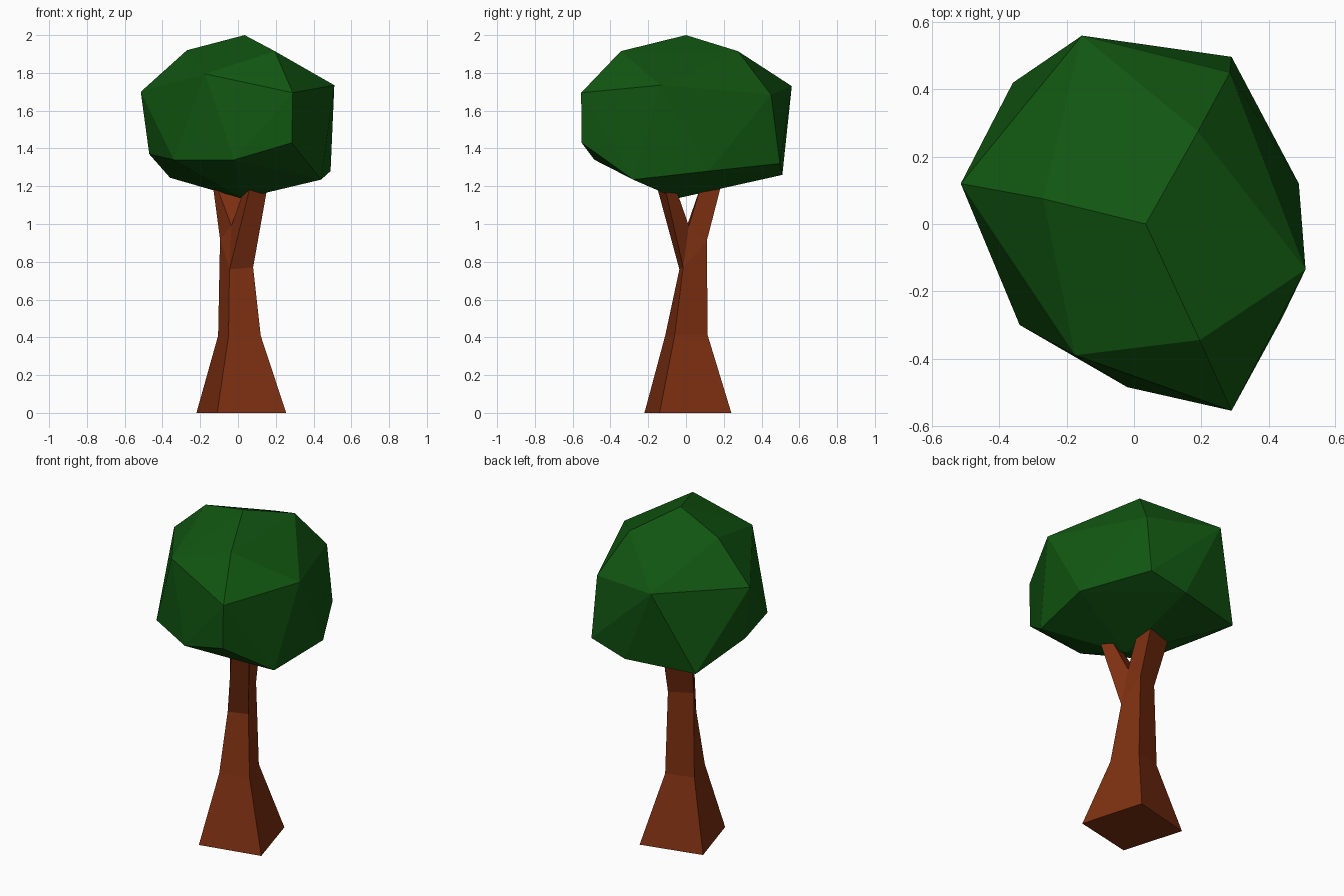
import bpy, bmesh


def material(name, color):
    m = bpy.data.materials.new(name)
    m.diffuse_color = (*color, 1.0)
    return m


def finish(bm, name, mat):
    bmesh.ops.recalc_face_normals(bm, faces=bm.faces[:])
    me = bpy.data.meshes.new(name)
    bm.to_mesh(me)
    bm.free()
    me.materials.append(mat)
    ob = bpy.data.objects.new(name, me)
    bpy.context.collection.objects.link(ob)
    return ob


def bridge(bm, low, high):
    """Side faces between two closed rings."""
    n = len(low)
    for i in range(n):
        j = (i + 1) % n
        bm.faces.new((low[i], low[j], high[j], high[i]))


bark = material("bark brown", (0.205, 0.029, 0.0056))
leaf = material("leaf green", (0.0056, 0.092, 0.0056))

# Leaf crown: faceted hull around a few corner points
crown_points = [
    (0.035, 0.0, 2.0),                                                  # tip
    (-0.27, 0.075, 1.92), (0.19, 0.275, 1.915), (0.195, -0.345, 1.915),  # upper
    (0.51, -0.135, 1.735), (0.29, -0.555, 1.695), (-0.175, -0.39, 1.795),
    (-0.515, 0.12, 1.70), (-0.155, 0.56, 1.73), (0.285, 0.45, 1.685),
    (0.285, -0.553, 1.43), (-0.02, -0.485, 1.34), (-0.34, -0.30, 1.34),  # lower
    (-0.47, 0.10, 1.37), (-0.36, 0.42, 1.245), (0.055, 0.51, 1.26),
    (0.29, 0.497, 1.32), (0.49, 0.12, 1.28), (0.44, -0.28, 1.235),
    (0.02, -0.05, 1.135),                                               # bottom
]
bm = bmesh.new()
for p in crown_points:
    bm.verts.new(p)
bmesh.ops.convex_hull(bm, input=bm.verts[:])
finish(bm, "leaf_crown", leaf)

# Forked trunk: four-sided stem, corners a (front left), b (front right),
# c (back right), d (back left)
bm = bmesh.new()


def ring(points):
    return [bm.verts.new(p) for p in points]


base = ring([(-0.11, -0.22, 0), (0.255, -0.14, 0), (0.145, 0.24, 0), (-0.22, 0.15, 0)])
waist = ring([(-0.05, -0.11, 0.41), (0.12, -0.06, 0.41),
              (0.06, 0.115, 0.41), (-0.105, 0.07, 0.41)])
fork = ring([(-0.045, -0.035, 0.76), (0.08, -0.015, 0.77),
             (0.045, 0.11, 0.91), (-0.095, 0.06, 0.92)])
bm.faces.new(base[::-1])
bridge(bm, base, waist)
bridge(bm, waist, fork)

# Crotch of the fork closes the stem on its left and right sides
a, b, c, d = fork
left, right = ring([(-0.035, 0.005, 0.99), (0.055, 0.015, 0.99)])
bm.faces.new((b, c, right))
bm.faces.new((d, a, left))

# Front and back branches, ending inside the crown
front_end = ring([(0.07, -0.16, 1.22), (0.16, -0.118, 1.22),
                  (0.13, -0.065, 1.22), (0.045, -0.105, 1.22)])
back_end = ring([(0.03, 0.19, 1.22), (-0.135, 0.145, 1.22),
                 (-0.12, 0.085, 1.22), (0.04, 0.085, 1.22)])
bridge(bm, [a, b, right, left], front_end)
bridge(bm, [c, d, left, right], back_end)
bm.faces.new(front_end)
bm.faces.new(back_end)
finish(bm, "forked_trunk", bark)
